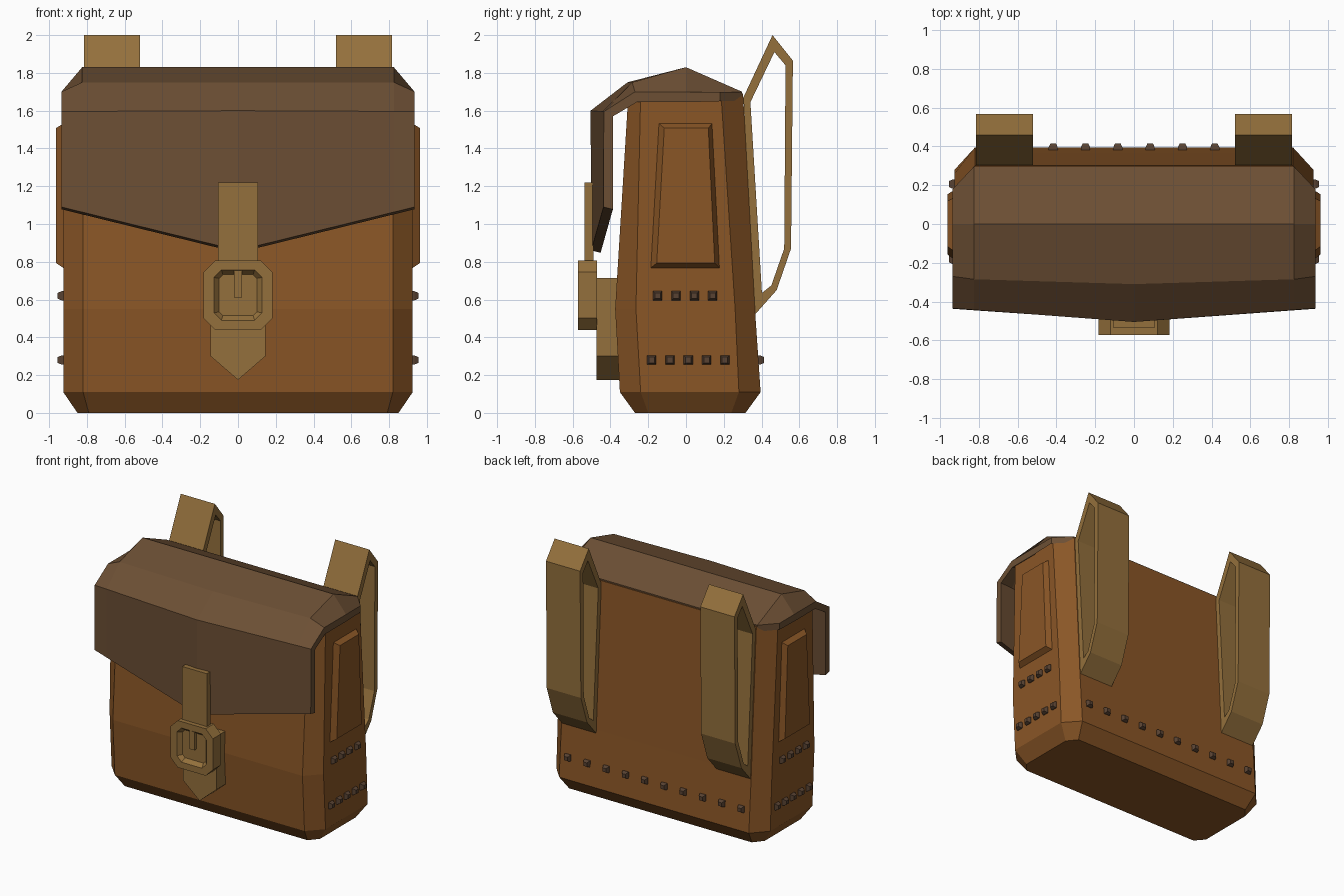
import bpy, bmesh

cube = bpy.data.objects.get("Cube")
if cube:
    bpy.data.objects.remove(cube, do_unlink=True)


def material(name, rgb):
    lin = [((c / 255 + 0.055) / 1.055) ** 2.4 for c in rgb] + [1]
    m = bpy.data.materials.new(name)
    m.use_nodes = True
    m.diffuse_color = lin
    bsdf = m.node_tree.nodes["Principled BSDF"]
    bsdf.inputs["Base Color"].default_value = lin
    bsdf.inputs["Roughness"].default_value = 0.8
    return m


LEATHER = material("tan_leather", (138, 86, 38))
FLAP = material("dark_flap_leather", (108, 79, 52))
STRAP = material("strap_leather", (148, 112, 60))
STUD = material("stud_metal", (88, 66, 50))


def finish(name, bm, mat):
    bmesh.ops.remove_doubles(bm, verts=bm.verts, dist=1e-5)
    bmesh.ops.recalc_face_normals(bm, faces=bm.faces)
    mesh = bpy.data.meshes.new(name)
    bm.to_mesh(mesh)
    bm.free()
    mesh.materials.append(mat)
    ob = bpy.data.objects.new(name, mesh)
    bpy.context.collection.objects.link(ob)
    return ob


def loft(name, rings, mat, closed=False):
    """Skin a list of equal-length rings; cap the ends, or join them if closed."""
    bm = bmesh.new()
    vs = [[bm.verts.new(p) for p in r] for r in rings]
    n = len(vs[0])
    pairs = list(zip(vs, vs[1:])) + ([(vs[-1], vs[0])] if closed else [])
    for a, b in pairs:
        for i in range(n):
            j = (i + 1) % n
            bm.faces.new((a[i], a[j], b[j], b[i]))
    if not closed:
        bm.faces.new(vs[0])
        bm.faces.new(vs[-1])
    return finish(name, bm, mat)


def octagon(w, z0, z1, c, y):
    half = [(w - c, z0), (w, z0 + c), (w, z1 - c), (w - c, z1)]
    return [(x, y, z) for x, z in half] + [(-x, y, z) for x, z in reversed(half)]


# Body: chamfered box, widest just above the base
def body_ring(z, x_in, x_out, front, front_in, back_in, back):
    half = [(x_in, front), (x_out, front_in), (x_out, back_in), (x_in, back)]
    return [(x, y, z) for x, y in half] + [(-x, y, z) for x, y in reversed(half)]


loft("bag_body", [
    body_ring(0, 0.79, 0.85, -0.27, -0.20, 0.24, 0.315),
    body_ring(0.11, 0.82, 0.925, -0.35, -0.24, 0.28, 0.395),
    body_ring(0.55, 0.82, 0.925, -0.375, -0.265, 0.26, 0.365),
    body_ring(1.69, 0.82, 0.925, -0.305, -0.24, 0.185, 0.302),
], LEATHER)

# Flap: thick folded sheet, (y, z) profiles from back edge to front hem
side = [(0.18, 1.70), (0, 1.70), (-0.27, 1.70), (-0.435, 1.595), (-0.437, 1.09)]
shoulder = [(0.297, 1.70), (0, 1.83), (-0.285, 1.75), (-0.443, 1.596), (-0.445, 1.063)]
middle = [(0.297, 1.70), (0, 1.83), (-0.31, 1.75), (-0.505, 1.60), (-0.502, 0.86)]
inward = [(0, -0.05), (0, -0.055), (0.01, -0.055), (0.048, -0.025), (0.05, -0.012)]


def flap_ring(x, profile):
    under = [(y + dy, z + dz) for (y, z), (dy, dz) in zip(profile, inward)]
    return [(x, y, z) for y, z in profile + under[::-1]]


flap = loft("front_flap", [flap_ring(-0.935, side), flap_ring(-0.825, shoulder),
                           flap_ring(0, middle), flap_ring(0.825, shoulder),
                           flap_ring(0.935, side)], FLAP)

# Shoulder straps: closed loops extruded across the width
outer = [(0.304, 1.67), (0.458, 2.0), (0.566, 1.865), (0.556, 0.87), (0.48, 0.65), (0.36, 0.515)]
inner = [(0.341, 1.645), (0.468, 1.91), (0.527, 1.84), (0.52, 0.87), (0.452, 0.675), (0.402, 0.635)]
for name, s in (("left", 1), ("right", -1)):
    a, b = 0.52 * s, 0.815 * s
    loft(name + "_shoulder_strap",
         [[(a, *o), (b, *o), (b, *i), (a, *i)] for o, i in zip(outer, inner)],
         STRAP, closed=True)

    # Raised side panel with sloped borders
    base = [(-0.19, 0.765), (0.18, 0.765), (0.14, 1.535), (-0.147, 1.535)]
    face = [(-0.155, 0.793), (0.152, 0.793), (0.118, 1.508), (-0.115, 1.508)]
    loft(name + "_side_panel", [[(0.92 * s, *p) for p in base],
                                [(0.963 * s, *p) for p in face]], LEATHER)


# Studs: small tapered blocks
def studs(name, places, axis, sign):
    bm = bmesh.new()
    for u, z, level in places:
        rings = []
        for r, h in ((0.024, level - 0.01), (0.024, level + 0.01), (0.015, level + 0.03)):
            ring = []
            for du, dz in ((-r, -r), (r, -r), (r, r), (-r, r)):
                p = (h * sign, u + du, z + dz) if axis == "x" else (u + du, h * sign, z + dz)
                ring.append(bm.verts.new(p))
            rings.append(ring)
        for a, b in zip(rings, rings[1:]):
            for i in range(4):
                j = (i + 1) % 4
                bm.faces.new((a[i], a[j], b[j], b[i]))
        bm.faces.new(rings[0])
        bm.faces.new(rings[-1])
    finish(name, bm, STUD)


side_places = [(-0.15 + 0.097 * i, 0.62, 0.925) for i in range(4)]
side_places += [(-0.182 + 0.097 * i, 0.28, 0.925) for i in range(5)]
studs("left_studs", side_places, "x", 1)
studs("right_studs", side_places, "x", -1)
studs("back_studs", [(-0.75 + i / 6, 0.28, 0.384) for i in range(10)], "y", 1)

# Lower strap end with a pointed tip
tip = [(0, 0.175), (0.145, 0.30), (0.145, 0.715), (-0.145, 0.715), (-0.145, 0.30)]
loft("strap_tip", [[(x, y, z) for x, z in tip] for y in (-0.475, -0.34)], STRAP)


def box(name, x, y0, y1, z0, z1):
    loft(name, [[(-x, y, z0), (x, y, z0), (x, y, z1), (-x, y, z1)] for y in (y0, y1)], STRAP)


# Closing strap on the flap, buckle with a sunken centre, and its prong
box("closing_strap", 0.107, -0.537, -0.49, 0.77, 1.22)
loft("buckle", [
    octagon(0.183, 0.44, 0.807, 0.062, -0.472),
    octagon(0.183, 0.44, 0.807, 0.062, -0.572),
    octagon(0.128, 0.49, 0.757, 0.04, -0.572),
    octagon(0.10, 0.515, 0.732, 0.02, -0.54),
], STRAP)
box("buckle_prong", 0.02, -0.568, -0.53, 0.61, 0.757)
